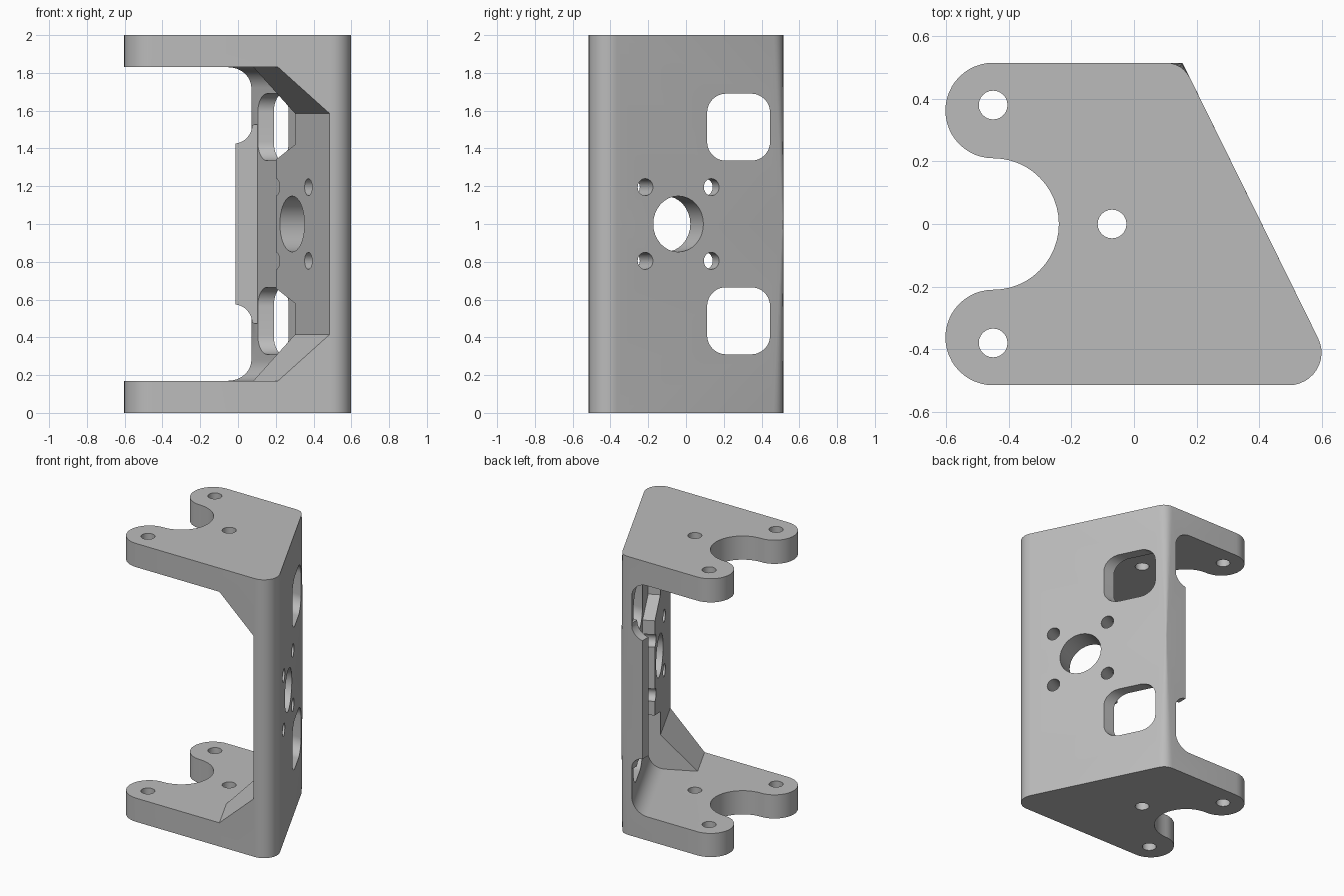
import bpy, bmesh
from math import sin, cos, radians
from mathutils import Vector

if "Cube" in bpy.data.objects:
    bpy.data.objects.remove(bpy.data.objects["Cube"])

X, Y, Z = Vector((1, 0, 0)), Vector((0, 1, 0)), Vector((0, 0, 1))
ORIGIN = Vector((0, 0, 0))
# Wall frame: U runs along the slanted wall, W points inward through it
FOOT = Vector((0.66, -0.515, 0))
U = Vector((-0.49, 1, 0)).normalized()
W = Vector((-U.y, U.x, 0))

grey = bpy.data.materials.new("plain_grey")
grey.use_nodes = True
COLOUR = (0.5, 0.5, 0.5, 1)
grey.diffuse_color = COLOUR
grey.node_tree.nodes["Principled BSDF"].inputs["Base Color"].default_value = COLOUR


def arc(cx, cy, r, a0, a1, n=12):
    angles = [radians(a0 + (a1 - a0) * i / n) for i in range(n + 1)]
    return [(cx + r * cos(a), cy + r * sin(a)) for a in angles]


def rounded_box(a0, a1, b0, b1, r):
    return (arc(a1 - r, b0 + r, r, -90, 0) + arc(a1 - r, b1 - r, r, 0, 90)
            + arc(a0 + r, b1 - r, r, 90, 180) + arc(a0 + r, b0 + r, r, 180, 270))


def loft(name, rings):
    bm = bmesh.new()
    loops = [[bm.verts.new(p) for p in ring] for ring in rings]
    n = len(loops[0])
    for low, high in zip(loops, loops[1:]):
        for i in range(n):
            j = (i + 1) % n
            bm.faces.new((low[i], low[j], high[j], high[i]))
    bm.faces.new(loops[0])
    bm.faces.new(loops[-1])
    bmesh.ops.recalc_face_normals(bm, faces=bm.faces)
    mesh = bpy.data.meshes.new(name)
    bm.to_mesh(mesh)
    bm.free()
    mesh.materials.append(grey)
    ob = bpy.data.objects.new(name, mesh)
    bpy.context.collection.objects.link(ob)
    return ob


def prism(name, points, a, b, c, c0, c1, origin=ORIGIN):
    return loft(name, [[origin + a * p + b * q + c * d for p, q in points]
                       for d in (c0, c1)])


def cut(target, tool):
    mod = target.modifiers.new("cut", 'BOOLEAN')
    mod.operation, mod.solver, mod.object = 'DIFFERENCE', 'EXACT', tool
    bpy.context.view_layer.objects.active = target
    bpy.ops.object.modifier_apply(modifier=mod.name)
    bpy.data.objects.remove(tool)


# Outer block: plate outline, its back corner rounded at the ends and sharp midway
corner = Vector((0.155, 0.515))
start, end = Vector((0.1, 0.515)), Vector((0.18, 0.464))
steps = [i / 6 for i in range(7)]
bend = [start * (1 - t) ** 2 + corner * 2 * t * (1 - t) + end * t * t for t in steps]
lobes = (arc(-0.45, 0.3625, 0.1525, 90, 270, 24)[:-1] + arc(-0.45, 0, 0.21, 90, -90, 24)
         + arc(-0.45, -0.3625, 0.1525, 90, 270, 24)[1:])
outline = lobes + arc(0.495, -0.411, 0.104, -90, 26)
rings = []
for z, sharp in ((0, 0), (1, 0.9), (2, 0)):
    rounded = [tuple(p.lerp(corner, sharp)) for p in reversed(bend)]
    rings.append([Vector((x, y, z)) for x, y in outline + rounded])
bracket = loft("bracket", rings)

# Inner space with filleted floor and ceiling, reaching the thin wall
space = prism("inner_space", rounded_box(0.076, 3, 0.17, 1.83, 0.11), W, Z, U, -1, 3, FOOT)

# Thick pad with sloped gussets, left standing inside the space
pad_shape = [(-2, -1), (0.494, -1), (0.494, 0.58), (0.725, 0.66)]
pad_shape += [(u, 2 - z) for u, z in reversed(pad_shape)]
pad = prism("thick_pad", pad_shape, U, Z, W, -1, 4, FOOT)
slope = [(0.157, 0.415), (0.402, 0.17), (5, 0.17)]
slope += [(w, 2 - z) for w, z in reversed(slope)]
cut(pad, prism("gusset_slope", slope, W, Z, U, -4, 4, FOOT))
cut(space, pad)

# Back lip along the middle of the wall
flare = [(0.3, 0.46)] + [(x, z) for x, z in arc(-0.025, 0.475, 0.1, 0, 84, 8)]
lip_shape = flare + [(x, 2 - z) for x, z in reversed(flare)]
cut(space, prism("back_lip", lip_shape, X, Z, Y, 0.448, 1))
cut(bracket, space)

# Windows through the thin wall
for z0, z1 in ((0.31, 0.665), (1.335, 1.69)):
    cut(bracket, prism("window", rounded_box(0.112, 0.445, z0, z1, 0.1), Y, Z, X, -0.02, 1))

# Centre bore with four bolt holes through the wall
bores = [(0.528, 1, 0.148)]
bores += [(0.528 + i * 0.195, 1 + j * 0.195, 0.045) for i in (-1, 1) for j in (-1, 1)]
for u, z, r in bores:
    cut(bracket, prism("wall_hole", arc(u, z, r, 0, 348.75, 31), U, Z, W, -0.2, 0.4, FOOT))

# Pin holes through both plates
for x, y in ((-0.45, 0.38), (-0.45, -0.38), (-0.07, 0)):
    cut(bracket, prism("pin_hole", arc(x, y, 0.046, 0, 345, 23), X, Y, Z, -1, 3))

bpy.ops.object.select_all(action='DESELECT')
bracket.select_set(True)
bpy.context.view_layer.objects.active = bracket
bpy.ops.object.shade_smooth_by_angle(angle=radians(30))
